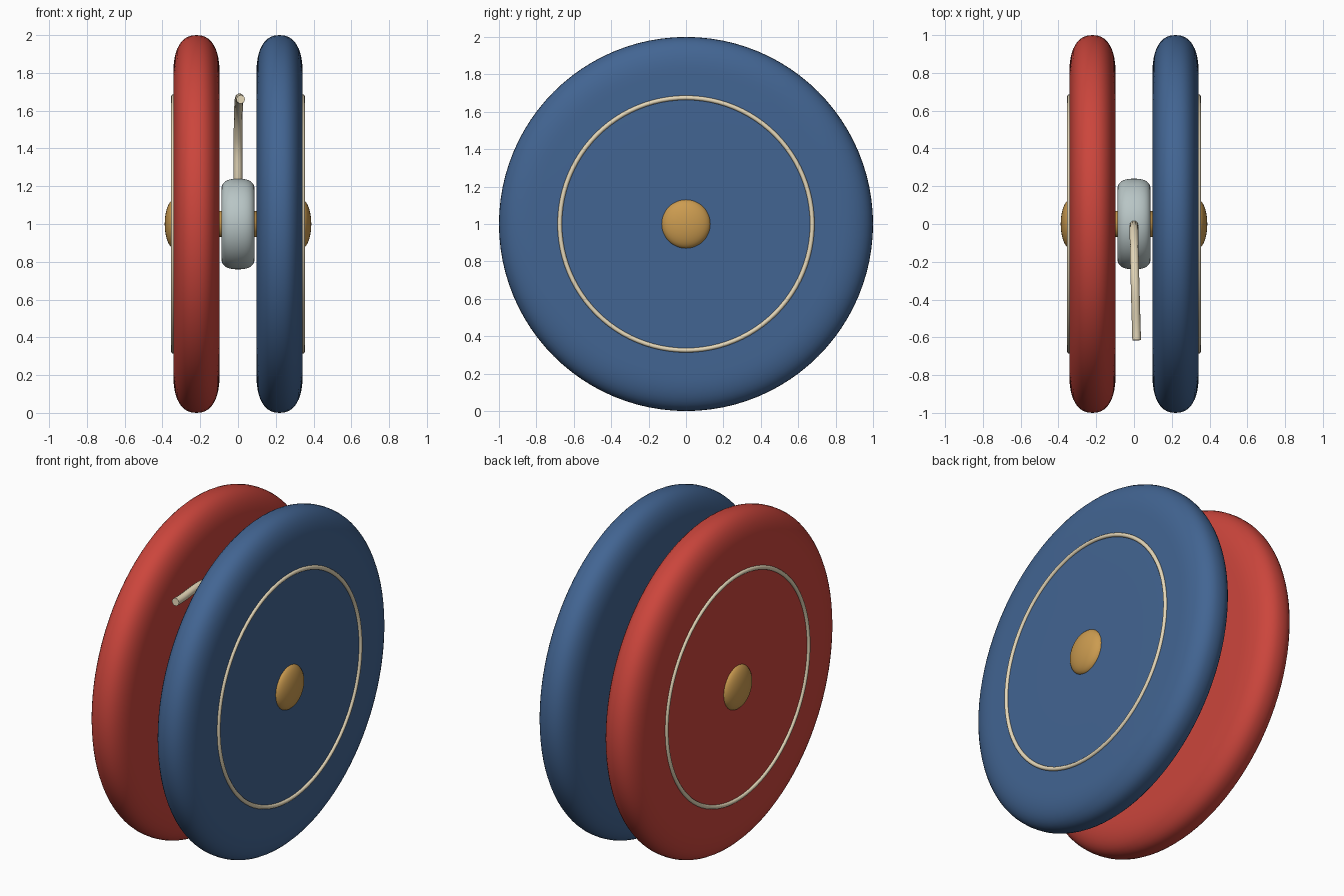
import bpy, bmesh, math
from mathutils import Vector, Matrix

if "Cube" in bpy.data.objects:
    bpy.data.objects.remove(bpy.data.objects["Cube"])


def material(name, rgb):
    m = bpy.data.materials.new(name)
    m.diffuse_color = (*rgb, 1)
    m.use_nodes = True
    m.node_tree.nodes["Principled BSDF"].inputs["Base Color"].default_value = m.diffuse_color
    return m


RED = material("red_paint", (0.60, 0.06, 0.045))
BLUE = material("blue_paint", (0.055, 0.13, 0.29))
CREAM = material("cream", (0.78, 0.68, 0.48))
BRASS = material("brass", (0.60, 0.33, 0.08))
PALE = material("pale_grey", (0.48, 0.56, 0.56))


def lathe(name, profile, mat, steps=96, closed=False):
    """Spin (x, radius) points around the x axis at z = 1."""
    bm = bmesh.new()
    vs = [bm.verts.new((x, 0, r)) for x, r in profile]
    pairs = list(zip(vs, vs[1:])) + ([(vs[-1], vs[0])] if closed else [])
    es = [bm.edges.new(p) for p in pairs]
    bmesh.ops.spin(bm, geom=vs + es, axis=(1, 0, 0), cent=(0, 0, 0),
                   angle=math.tau, steps=steps, use_duplicate=False)
    bmesh.ops.remove_doubles(bm, verts=bm.verts, dist=1e-5)
    bmesh.ops.recalc_face_normals(bm, faces=bm.faces)
    bmesh.ops.translate(bm, verts=bm.verts, vec=(0, 0, 1))
    me = bpy.data.meshes.new(name)
    bm.to_mesh(me)
    bm.free()
    me.materials.append(mat)
    me.shade_smooth()
    ob = bpy.data.objects.new(name, me)
    bpy.context.collection.objects.link(ob)
    return ob


def rounded(cx, half, r_in, r_out, power, n=20):
    """Disc profile with a soft superelliptic rim."""
    pts = [(cx - half, 0), (cx - half, r_in * 0.5)]
    for i in range(n + 1):
        t = math.pi * (1 - i / n)
        c, s = math.cos(t), max(0, math.sin(t))
        pts.append((cx + math.copysign(abs(c) ** power, c) * half,
                    r_in + (r_out - r_in) * s ** power))
    return pts + [(cx + half, r_in * 0.5), (cx + half, 0)]


for side, s, paint in (("left", -1, RED), ("right", 1, BLUE)):
    # Rounded half of the toy
    lathe(side + "_disc", rounded(s * 0.22, 0.122, 0.80, 1.0, 0.85), paint)
    # Thin decorative ring
    ring = [(s * 0.342 + 0.012 * math.cos(a), 0.675 + 0.012 * math.sin(a))
            for a in (math.tau * i / 12 for i in range(12))]
    lathe(side + "_ring", ring, CREAM, closed=True)
    # Domed centre cap
    cap = [(s * (0.335 + 0.053 * math.cos(a)), 0.131 * math.sin(a))
           for a in (math.pi * i / 24 for i in range(25))]
    lathe(side + "_cap", cap, BRASS, steps=48)

# Hub and the axle joining the halves
lathe("hub", rounded(0, 0.088, 0.18, 0.24, 0.8), PALE, steps=64)
lathe("axle", [(-0.15, 0), (-0.15, 0.07), (0.15, 0.07), (0.15, 0)], BRASS, steps=32)

# String rising from the hub and bending to the front
cu = bpy.data.curves.new("string", "CURVE")
cu.dimensions = "3D"
cu.bevel_depth = 0.023
cu.bevel_resolution = 3
cu.use_fill_caps = True
sp = cu.splines.new("BEZIER")
path = [(0, 0, 1.2), (0, -0.05, 1.46), (0.004, -0.25, 1.64), (0.014, -0.615, 1.66)]
sp.bezier_points.add(len(path) - 1)
for p, co in zip(sp.bezier_points, path):
    p.co = co
    p.handle_left_type = p.handle_right_type = "AUTO"
cu.materials.append(CREAM)
bpy.context.collection.objects.link(bpy.data.objects.new("string", cu))
